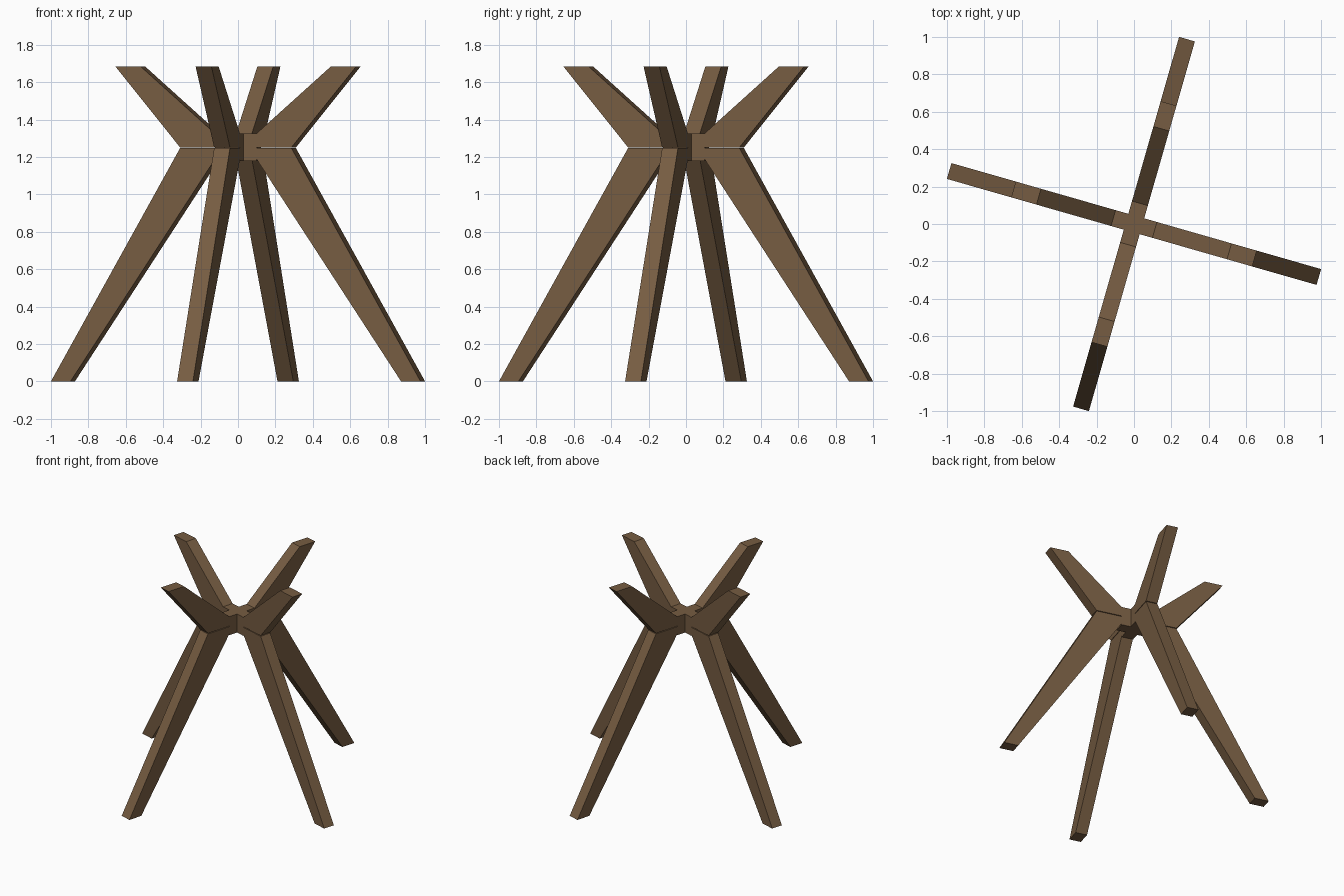
import bpy
import bmesh
import math
from mathutils import Matrix, Vector

cube = bpy.data.objects.get("Cube")
if cube:
    bpy.data.objects.remove(cube, do_unlink=True)

# Single wood colour
wood = bpy.data.materials.new("brown_wood")
wood.use_nodes = True
colour = (0.18, 0.107, 0.054, 1)
wood.diffuse_color = colour
wood.node_tree.nodes["Principled BSDF"].inputs["Base Color"].default_value = colour

HALF = 0.044          # half the width of every timber
HUB = 0.115           # reach of the hub arms from the centre
TURN = math.radians(-16)


def prism(name, points, offset, angle):
    """Extrude a closed outline by an offset and turn it about z."""
    bm = bmesh.new()
    face = bm.faces.new([bm.verts.new(p) for p in points])
    grown = bmesh.ops.extrude_face_region(bm, geom=[face], use_keep_orig=True)["geom"]
    verts = [v for v in grown if isinstance(v, bmesh.types.BMVert)]
    bmesh.ops.translate(bm, verts=verts, vec=offset)
    bmesh.ops.recalc_face_normals(bm, faces=bm.faces)
    bm.transform(Matrix.Rotation(angle, 4, "Z"))
    mesh = bpy.data.meshes.new(name)
    bm.to_mesh(mesh)
    bm.free()
    mesh.materials.append(wood)
    obj = bpy.data.objects.new(name, mesh)
    bpy.context.collection.objects.link(obj)


# Side profiles (radius, height) of a lower leg and an upper arm
leg = [(0.92, 0), (1.028, 0), (0.31, 1.247), (HUB, 1.247), (HUB, 1.19)]
arm = [(HUB, 1.252), (0.31, 1.252), (0.67, 1.685), (0.53, 1.685), (HUB, 1.325)]

for i, side in enumerate(("left", "back", "right", "front")):
    angle = TURN + i * math.pi / 2
    for part, profile in (("leg", leg), ("upper_arm", arm)):
        prism(f"{side}_{part}", [(r, -HALF, z) for r, z in profile],
              (0, 2 * HALF, 0), angle)

# Cross-shaped hub joining the four pairs
cross = []
for i in range(4):
    turn = Matrix.Rotation(i * math.pi / 2, 3, "Z")
    for x, y in ((HUB, -HALF), (HUB, HALF), (HALF, HALF)):
        cross.append(turn @ Vector((x, y, 1.18)))
prism("cross_hub", cross, (0, 0, 0.145), TURN)
